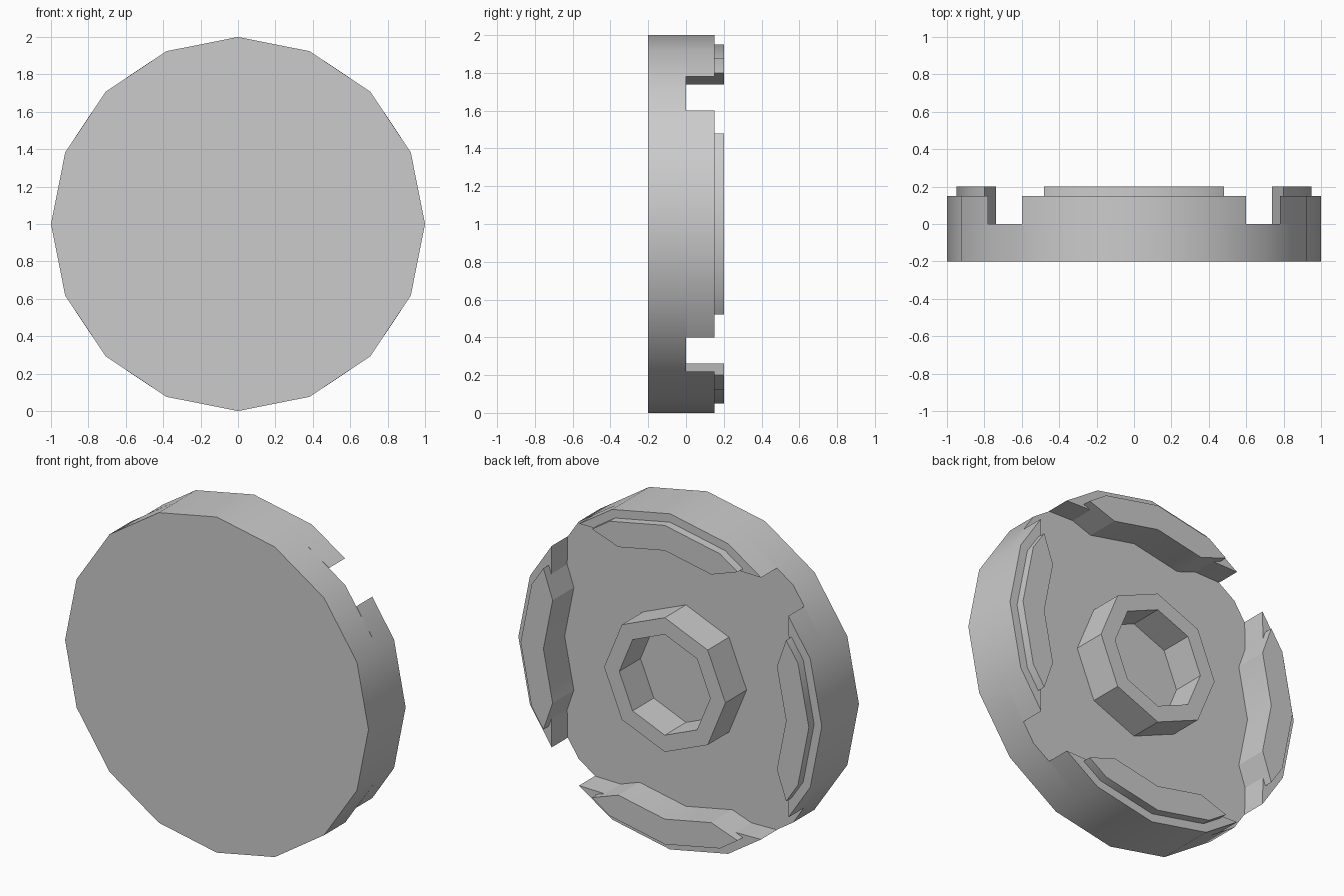
import bpy, bmesh, math
from mathutils import Matrix

cube = bpy.data.objects.get("Cube")
if cube:
    bpy.data.objects.remove(cube, do_unlink=True)

grey = bpy.data.materials.new("plain_grey")
grey.use_nodes = True
COLOUR = (0.6, 0.6, 0.6, 1)
grey.diffuse_color = COLOUR
grey.node_tree.nodes["Principled BSDF"].inputs["Base Color"].default_value = COLOUR


def ring(radius, sides):
    """Points (x, z) of a regular polygon with a corner on each axis."""
    step = 2 * math.pi / sides
    return [(radius * math.cos(i * step), radius * math.sin(i * step)) for i in range(sides)]


def finish(bm, name):
    bmesh.ops.recalc_face_normals(bm, faces=bm.faces)
    mesh = bpy.data.meshes.new(name)
    bm.to_mesh(mesh)
    bm.free()
    obj = bpy.data.objects.new(name, mesh)
    bpy.context.collection.objects.link(obj)
    obj.location.z = 1
    mesh.materials.append(grey)
    bpy.ops.object.select_all(action="DESELECT")
    obj.select_set(True)
    bpy.context.view_layer.objects.active = obj
    bpy.ops.object.shade_smooth_by_angle(angle=math.radians(30))
    return obj


def prism(name, outline, y0, y1, turn=0):
    """Extrude an (x, z) outline along y, then turn it about the y axis."""
    bm = bmesh.new()
    face = bm.faces.new([bm.verts.new((x, y0, z)) for x, z in outline])
    grown = bmesh.ops.extrude_face_region(bm, geom=[face], use_keep_orig=True)
    moved = [v for v in grown["geom"] if isinstance(v, bmesh.types.BMVert)]
    bmesh.ops.translate(bm, vec=(0, y1 - y0, 0), verts=moved)
    bm.transform(Matrix.Rotation(turn, 4, "Y"))
    return finish(bm, name)


def arc(inner, outer, end):
    """Arc segment about +x with slanted ends, as an (x, z) outline."""
    a = math.pi / 8
    near = (inner * math.cos(a), inner * math.sin(a))
    far = (outer * math.cos(a), outer * math.sin(a))
    half = [near, end, far]
    return ([(inner, 0)] + half + [(outer, 0)]
            + [(x, -z) for x, z in reversed(half)])


# Base disc
prism("base_disc", ring(1, 16), -0.2, 0)

# Four rim walls, each with a taller inner rail
for i, side in enumerate(("left", "lower", "right", "upper")):
    turn = i * math.pi / 2
    prism(side + "_rim_wall", arc(0.85, 1, (0.78, 0.6)), 0, 0.15, turn)
    prism(side + "_rail", arc(0.8, 0.95, (0.80, 0.48)), 0, 0.2, turn)

# Hollow octagonal hub
bm = bmesh.new()
loops = [[bm.verts.new((x, y, z)) for x, z in ring(r, 8)]
         for r, y in ((0.4, 0), (0.4, 0.2), (0.3, 0.2), (0.3, 0))]
for a, b in zip(loops, loops[1:] + loops[:1]):
    for i in range(8):
        j = (i + 1) % 8
        bm.faces.new((a[i], a[j], b[j], b[i]))
finish(bm, "hub")
